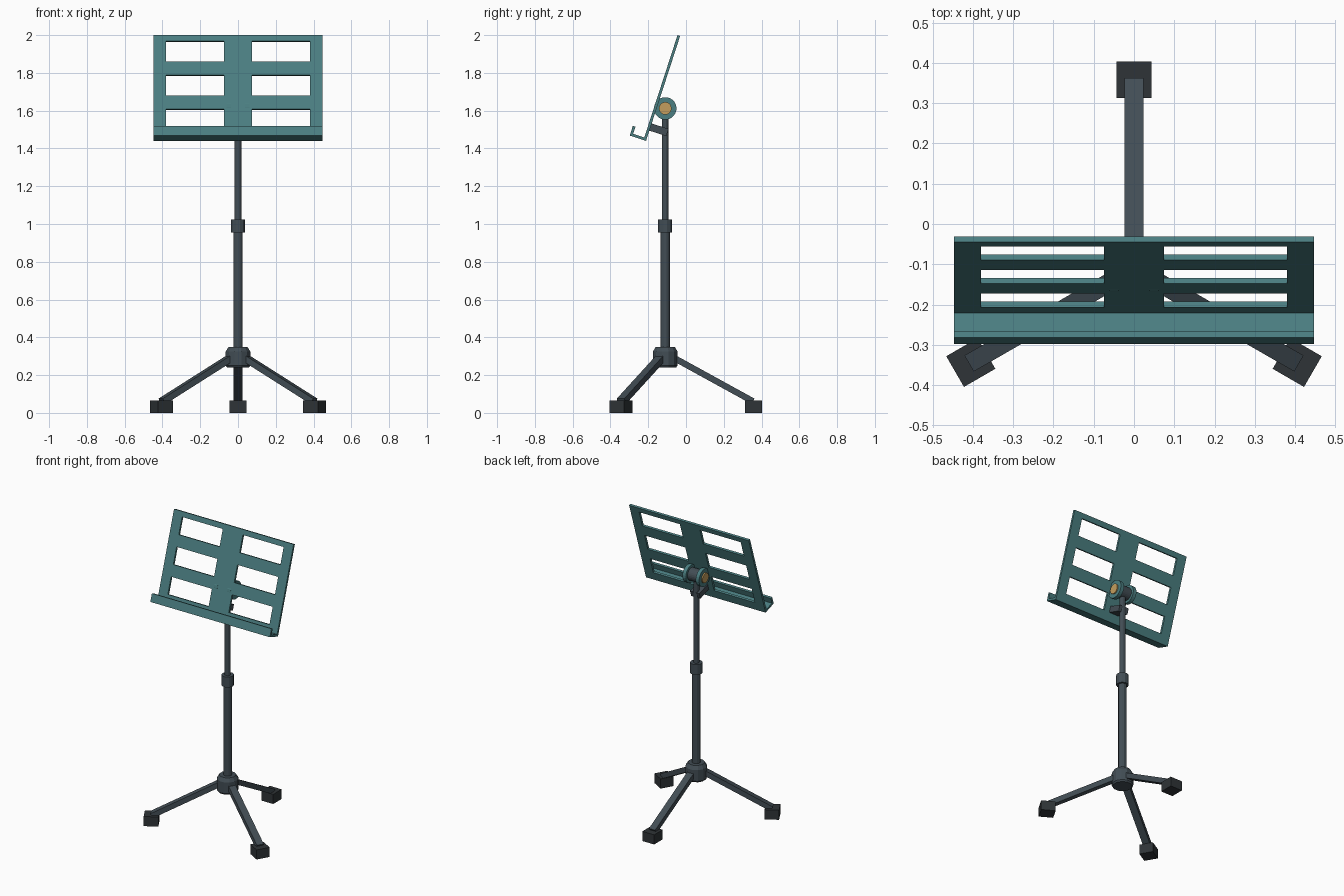
import bpy, bmesh, math
from mathutils import Vector, Matrix

if "Cube" in bpy.data.objects:
    bpy.data.objects.remove(bpy.data.objects["Cube"])

AXIS_Y = -0.11
TILT = math.radians(18)


def material(name, rgb):
    m = bpy.data.materials.new(name)
    m.diffuse_color = (*rgb, 1)
    m.use_nodes = True
    m.node_tree.nodes["Principled BSDF"].inputs["Base Color"].default_value = m.diffuse_color
    return m


STEEL = material("dark_steel", (0.055, 0.075, 0.09))
RUBBER = material("rubber", (0.028, 0.034, 0.038))
TEAL = material("teal_paint", (0.07, 0.21, 0.22))
BRASS = material("brass", (0.55, 0.34, 0.11))


def finish(name, bm, mat, matrix=Matrix()):
    bmesh.ops.recalc_face_normals(bm, faces=bm.faces)
    me = bpy.data.meshes.new(name)
    bm.to_mesh(me)
    bm.free()
    me.materials.append(mat)
    ob = bpy.data.objects.new(name, me)
    ob.matrix_world = matrix
    bpy.context.collection.objects.link(ob)
    return ob


def box(name, size, mat, matrix):
    bm = bmesh.new()
    bmesh.ops.create_cube(bm, size=1)
    bmesh.ops.scale(bm, vec=size, verts=bm.verts)
    return finish(name, bm, mat, matrix)


def lathe(name, profile, sides, mat, matrix):
    """Capped turned solid around local z from (radius, height) points."""
    bm = bmesh.new()
    rings = []
    for r, h in profile:
        angles = [2 * math.pi * (i + 0.5) / sides for i in range(sides)]
        k = r / math.cos(math.pi / sides)
        rings.append([bm.verts.new((k * math.cos(a), k * math.sin(a), h)) for a in angles])
    for a, b in zip(rings, rings[1:]):
        for i in range(sides):
            j = (i + 1) % sides
            bm.faces.new((a[i], a[j], b[j], b[i]))
    bm.faces.new(rings[0])
    bm.faces.new(rings[-1])
    return finish(name, bm, mat, matrix)


T = Matrix.Translation
pole = T((0, AXIS_Y, 0))

# Hub, telescoping pole and collar
lathe("hub", [(0.058, 0.24), (0.065, 0.25), (0.065, 0.325), (0.05, 0.35)], 12, STEEL, pole)
lathe("lower_pole", [(0.025, 0.30), (0.025, 0.97)], 12, STEEL, pole)
lathe("pole_collar", [(0.037, 0.955), (0.037, 1.025)], 12, STEEL, pole)
lathe("upper_pole", [(0.018, 1.0), (0.018, 1.60)], 12, STEEL, pole)

# Three legs with block feet
start, end = Vector((0.03, 0, 0.30)), Vector((0.465, 0, 0.061))
span = end - start
for label, deg in (("back", 90), ("left", 210), ("right", 330)):
    spin = pole @ Matrix.Rotation(math.radians(deg), 4, "Z")
    lean = Matrix.Rotation(math.atan2(-span.z, span.x), 4, "Y")
    box(label + "_leg", (span.length, 0.046, 0.033), STEEL, spin @ T((start + end) / 2) @ lean)
    box(label + "_foot", (0.09, 0.088, 0.065), RUBBER, spin @ T((0.468, 0, 0.0325)))

# Desk frame: local x across, -y to the front, z up the tilted panel
desk = T((0, -0.2115, 1.44)) @ Matrix.Rotation(-TILT, 4, "X")
W, H, THICK = 0.447, 0.584, 0.0145

# Slotted panel: grid with the slot cells left out, then thickened
xs = [-W, -0.38, -0.075, 0.075, 0.38, W]
us = [0, 0.060, 0.172, 0.249, 0.361, 0.438, 0.550, H]
bm = bmesh.new()
grid = [[bm.verts.new((x, -THICK, u)) for x in xs] for u in us]
for r in range(len(us) - 1):
    for c in range(len(xs) - 1):
        if not (r % 2 and c % 2):
            bm.faces.new((grid[r][c], grid[r][c + 1], grid[r + 1][c + 1], grid[r + 1][c]))
cells = bm.faces[:]
ext = bmesh.ops.extrude_face_region(bm, geom=cells, use_keep_orig=True)
moved = [g for g in ext["geom"] if isinstance(g, bmesh.types.BMVert)]
bmesh.ops.translate(bm, vec=(0, THICK, 0), verts=moved)
finish("desk_panel", bm, TEAL, desk)

# Page shelf with upturned lip, extruded across the width
D, LIP = 0.091, 0.054
outline = [(-THICK, 0), (-D, 0), (-D, LIP), (-D + THICK, LIP), (-D + THICK, THICK), (-THICK, THICK)]
bm = bmesh.new()
face = bm.faces.new([bm.verts.new((-W, y, z)) for y, z in outline])
ext = bmesh.ops.extrude_face_region(bm, geom=[face], use_keep_orig=True)
moved = [g for g in ext["geom"] if isinstance(g, bmesh.types.BMVert)]
bmesh.ops.translate(bm, vec=(2 * W, 0, 0), verts=moved)
finish("page_shelf", bm, TEAL, desk)

# Bracket from panel back to pole
box("desk_bracket", (0.07, 0.095, 0.04), STEEL, desk @ T((0, 0.046, 0.077)))

# Tilt hinge: central barrel, two discs and brass caps
hinge = T((0, AXIS_Y, 1.612)) @ Matrix.Rotation(math.pi / 2, 4, "Y")
lathe("hinge_barrel", [(0.042, -0.04), (0.042, 0.04)], 24, STEEL, hinge)
for label, s in (("left", -1), ("right", 1)):
    lathe(label + "_hinge_disc", [(0.059, s * 0.037), (0.059, s * 0.062)], 24, TEAL, hinge)
    lathe(label + "_hinge_cap", [(0.033, s * 0.055), (0.033, s * 0.07)], 24, BRASS, hinge)
